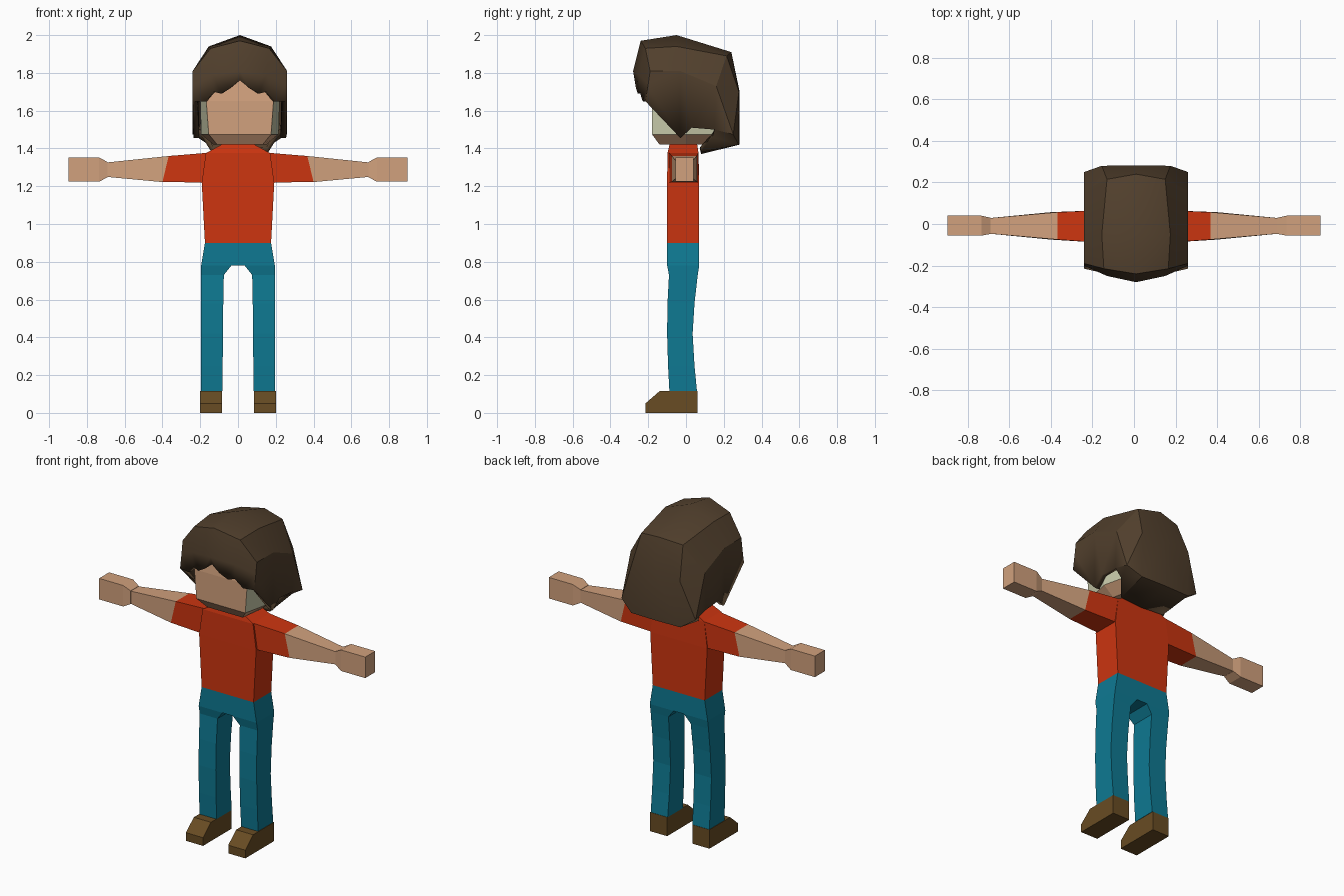
import bpy, bmesh

if "Cube" in bpy.data.objects:
    bpy.data.objects.remove(bpy.data.objects["Cube"])


def mat(name, rgb):
    m = bpy.data.materials.new(name)
    lin = [((c / 255 + 0.055) / 1.055) ** 2.4 if c > 10 else c / 255 / 12.92 for c in rgb]
    m.diffuse_color = (*lin, 1)
    m.use_nodes = True
    m.node_tree.nodes["Principled BSDF"].inputs["Base Color"].default_value = m.diffuse_color
    return m


SKIN = mat("skin", (209, 161, 125))
SHIRT = mat("red_orange", (205, 53, 16))
JEANS = mat("teal", (14, 121, 146))
LEATHER = mat("shoe_brown", (104, 76, 35))
HAIR = mat("dark_brown", (82, 64, 45))
PALE = mat("pale_cream", (200, 202, 170))


def build(name, verts, faces, mats, mirror=False, x=0):
    me = bpy.data.meshes.new(name)
    me.from_pydata(verts, [], faces)
    bm = bmesh.new()
    bm.from_mesh(me)
    bmesh.ops.recalc_face_normals(bm, faces=bm.faces)
    bm.to_mesh(me)
    bm.free()
    for m in mats:
        me.materials.append(m)
    ob = bpy.data.objects.new(name, me)
    ob.location.x = x
    bpy.context.collection.objects.link(ob)
    if mirror:
        mod = ob.modifiers.new("mirror", 'MIRROR')
        mod.use_clip = True
    return ob


def loft(name, rings, mats, mirror=False, x=0, caps=(True, True)):
    n = len(rings[0])
    verts = [v for r in rings for v in r]
    faces = []
    for i in range(len(rings) - 1):
        for j in range(n):
            k = (j + 1) % n
            faces.append((i * n + j, i * n + k, (i + 1) * n + k, (i + 1) * n + j))
    if caps[0]:
        faces.append(tuple(range(n)))
    if caps[1]:
        faces.append(tuple(range(len(verts) - n, len(verts))))
    return build(name, verts, faces, mats, mirror, x)


def zring(z, x0, x1, y0, y1):
    return [(x0, y0, z), (x1, y0, z), (x1, y1, z), (x0, y1, z)]


def xring(xb, xt, y0, y1, z0, z1):
    return [(xb, y0, z0), (xb, y1, z0), (xt, y1, z1), (xt, y0, z1)]


# Shoes: side profile extruded across the foot
shoe = [(-0.215, 0), (-0.215, 0.05), (-0.14, 0.115), (0.06, 0.115), (0.06, 0)]
loft("shoes", [[(x, y, z) for y, z in shoe] for x in (0.085, 0.2)], [LEATHER], True)

# Trousers: legs and hips
loft("trouser_legs", [
    zring(0.115, 0.083, 0.197, -0.088, 0.058),
    zring(0.25, 0.081, 0.197, -0.095, 0.045),
    zring(0.42, 0.08, 0.196, -0.10, 0.035),
    zring(0.58, 0.078, 0.195, -0.098, 0.045),
    zring(0.73, 0.075, 0.195, -0.09, 0.062),
    zring(0.78, 0.035, 0.195, -0.10, 0.07)], [JEANS], True, caps=(True, False))
loft("trouser_hips", [
    zring(0.78, -0.195, 0.195, -0.10, 0.07),
    zring(0.90, -0.175, 0.175, -0.10, 0.07)], [JEANS])

# Shirt body and sleeves
loft("shirt_body", [
    zring(0.90, -0.175, 0.175, -0.10, 0.07),
    zring(1.22, -0.192, 0.192, -0.10, 0.07),
    zring(1.375, -0.17, 0.17, -0.098, 0.066),
    zring(1.43, -0.07, 0.07, -0.085, 0.058)], [SHIRT])
loft("shirt_sleeves", [
    xring(0.16, 0.16, -0.09, 0.066, 1.22, 1.377),
    xring(0.40, 0.367, -0.075, 0.057, 1.222, 1.36)], [SHIRT], True)

# Arms and fists
loft("forearms", [
    xring(0.40, 0.367, -0.075, 0.057, 1.222, 1.36),
    xring(0.70, 0.70, -0.046, 0.028, 1.25, 1.325)], [SKIN], True)
loft("hands", [
    xring(0.69, 0.69, -0.048, 0.03, 1.248, 1.328),
    xring(0.735, 0.735, -0.056, 0.04, 1.224, 1.352),
    xring(0.897, 0.897, -0.056, 0.04, 1.224, 1.352)], [SKIN], True)


# Head: six-sided rings, pale on the side walls above the jaw
def headring(z, f, s, y0, y1):
    return [(-f, y0, z), (f, y0, z), (s, 0.0, z), (f, y1, z), (-f, y1, z), (-s, 0.0, z)]


head = loft("head", [
    headring(1.42, 0.12, 0.14, -0.14, 0.10),
    headring(1.475, 0.165, 0.205, -0.18, 0.17),
    headring(1.65, 0.178, 0.21, -0.18, 0.19),
    headring(1.82, 0.16, 0.19, -0.16, 0.17)], [SKIN, PALE], x=0.01)
for p in head.data.polygons:
    if abs(p.normal.x) > 0.7 and p.center.z > 1.48:
        p.material_index = 1

# Hair: right half of an open shell, mirrored and thickened inward
P = {
    # crown ridge, upper shoulder, side top
    "p0": (0, -0.24, 1.97), "p1": (0, -0.05, 2.0), "p2": (0, 0.24, 1.91),
    "s0": (0.155, -0.215, 1.93), "s1": (0.165, -0.05, 1.94), "s2": (0.14, 0.215, 1.89),
    "t0": (0.25, -0.19, 1.81), "t1": (0.25, -0.03, 1.81), "t2": (0.25, 0.16, 1.73),
    # fringe
    "q0": (0, -0.28, 1.81), "q1": (0.14, -0.25, 1.79), "q2": (0.25, -0.2, 1.74),
    "f0": (0, -0.265, 1.76), "f1": (0.05, -0.265, 1.72), "f2": (0.10, -0.255, 1.69),
    "f3": (0.14, -0.245, 1.70), "f4": (0.185, -0.23, 1.65), "f5": (0.25, -0.215, 1.65),
    # side hem
    "m1": (0.245, -0.03, 1.455), "m2": (0.25, 0.03, 1.51), "m3": (0.25, 0.15, 1.50),
    # back and nape
    "b0": (0, 0.282, 1.71), "b1": (0.165, 0.28, 1.70), "c0": (0, 0.282, 1.42),
    "c1": (0.165, 0.278, 1.42), "c2": (0.25, 0.25, 1.475),
    "n0": (0, 0.08, 1.37), "n1": (0.15, 0.08, 1.38), "n2": (0.2, 0.14, 1.46),
}
panels = """p0 s0 s1 p1/p1 s1 s2 p2/s0 t0 t1 s1/s1 t1 t2 s2/p0 q0 q1 s0/s0 q1 q2 t0
q0 f0 f1 q1/q1 f1 f2/q1 f2 f3/q1 f3 f4 q2/q2 f4 f5/t0 q2 t1/q2 f5 m1 t1/t1 m1 m2/t1 m2 t2
t2 m2 m3/t2 m3 c2/p2 s2 b1 b0/s2 t2 b1/t2 c2 b1/b0 b1 c1 c0/b1 c2 c1
c0 c1 n1 n0/c1 c2 n2 n1/c2 m3 n2"""
keys = list(P)
faces = [tuple(keys.index(k) for k in f.split()) for f in panels.replace("\n", "/").split("/")]
hair = build("hair", list(P.values()), faces, [HAIR], True, 0.01)
# make sure the shell faces outward before thickening
crown = hair.data.polygons[0]
if crown.normal.z < 0:
    hair.data.flip_normals()
thick = hair.modifiers.new("thickness", 'SOLIDIFY')
thick.thickness = 0.03
thick.offset = -1

bpy.ops.object.select_all(action='DESELECT')
hair.select_set(True)
bpy.context.view_layer.objects.active = hair
bpy.ops.object.shade_smooth_by_angle(angle=0.45)
